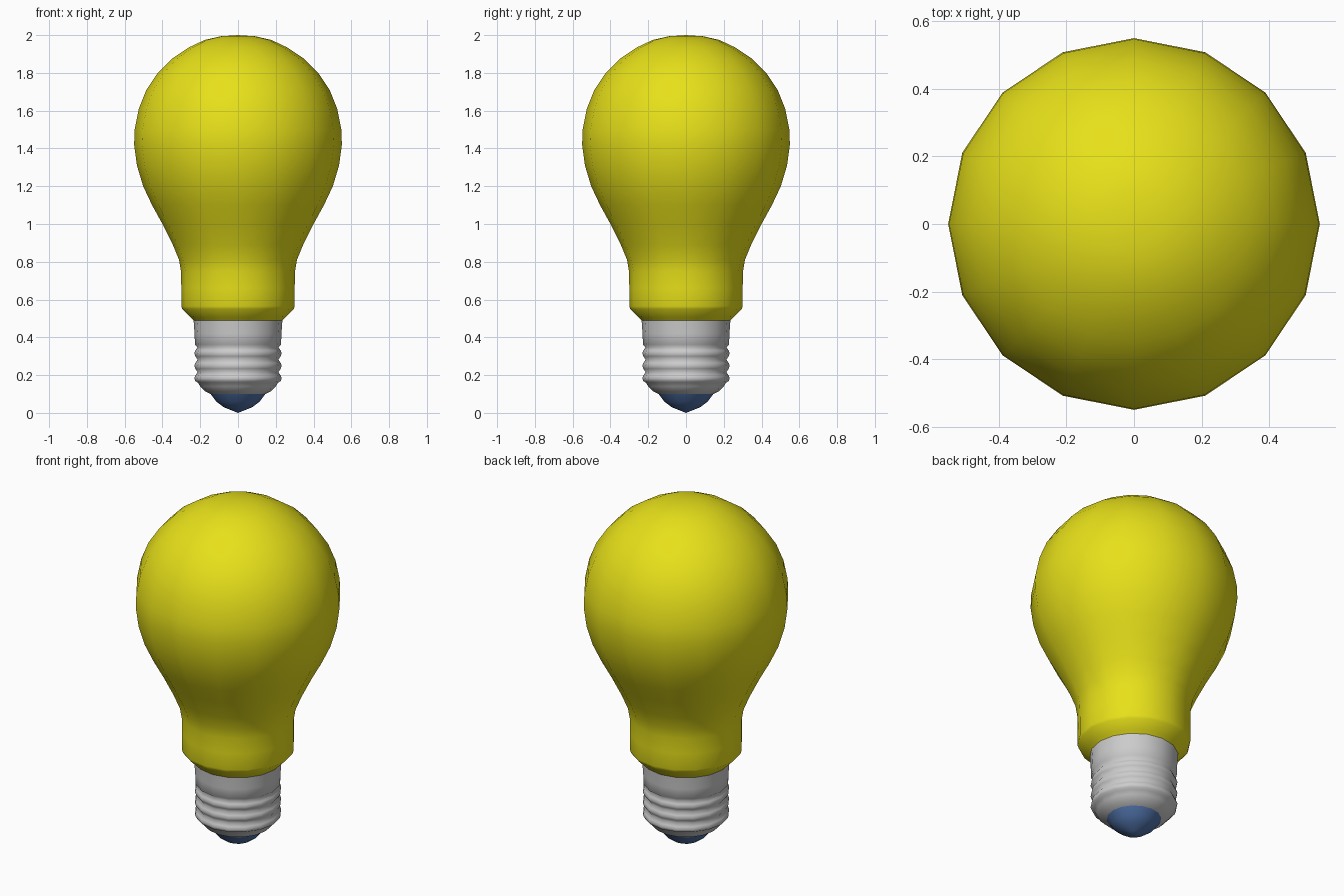
import bpy, bmesh, math

if "Cube" in bpy.data.objects:
    bpy.data.objects.remove(bpy.data.objects["Cube"])

SIDES = 16


def lathe(name, profile, color=None):
    """Revolve an (r, z) profile, listed bottom to top, around the z axis."""
    bm = bmesh.new()
    rings = []
    for r, z in profile:
        if r == 0:
            rings.append([bm.verts.new((0, 0, z))] * SIDES)
        else:
            angles = [2 * math.pi * i / SIDES for i in range(SIDES)]
            rings.append([bm.verts.new((r * math.cos(a), r * math.sin(a), z)) for a in angles])
    for low, high in zip(rings, rings[1:]):
        for i in range(SIDES):
            j = (i + 1) % SIDES
            corners = dict.fromkeys((low[i], low[j], high[j], high[i]))
            bm.faces.new(list(corners))
    bmesh.ops.recalc_face_normals(bm, faces=bm.faces)
    mesh = bpy.data.meshes.new(name)
    bm.to_mesh(mesh)
    bm.free()
    obj = bpy.data.objects.new(name, mesh)
    bpy.context.collection.objects.link(obj)
    mesh.polygons.foreach_set("use_smooth", [True] * len(mesh.polygons))
    if color:
        mat = bpy.data.materials.new(name)
        mat.diffuse_color = color
        mat.use_nodes = True
        mat.node_tree.nodes["Principled BSDF"].inputs["Base Color"].default_value = mat.diffuse_color
        mesh.materials.append(mat)
    return obj


# Glass envelope: bevelled collar, straight neck, flare and round dome
glass = [(0.235, 0.49), (0.25, 0.505), (0.295, 0.55), (0.3, 0.565), (0.3, 0.66),
         (0.302, 0.75), (0.312, 0.81), (0.345, 0.89), (0.40, 1.0), (0.455, 1.1),
         (0.502, 1.2), (0.535, 1.31), (0.55, 1.42), (0.547, 1.5), (0.525, 1.61),
         (0.485, 1.71), (0.425, 1.8), (0.35, 1.875), (0.26, 1.935), (0.175, 1.975),
         (0.09, 1.994), (0, 2.0)]
lathe("glass_bulb", glass, (0.8, 0.75, 0.01, 1))

# Metal screw cap: tapered foot, three thread ridges, plain sleeve
cap = [(0.145, 0.1), (0.175, 0.115), (0.2, 0.14), (0.212, 0.16)]
for z in (0.183, 0.249, 0.315):
    cap += [(0.226, z - 0.015), (0.231, z), (0.226, z + 0.015), (0.214, z + 0.033)]
cap += [(0.228, 0.362), (0.23, 0.42), (0.235, 0.49)]
lathe("screw_cap", cap)

# Contact tip
tip = [(0, 0.005), (0.03, 0.012), (0.075, 0.03), (0.115, 0.06), (0.145, 0.1)]
tip[0] = (0, 0.0)
lathe("contact_tip", tip, (0.08, 0.17, 0.4, 1))
